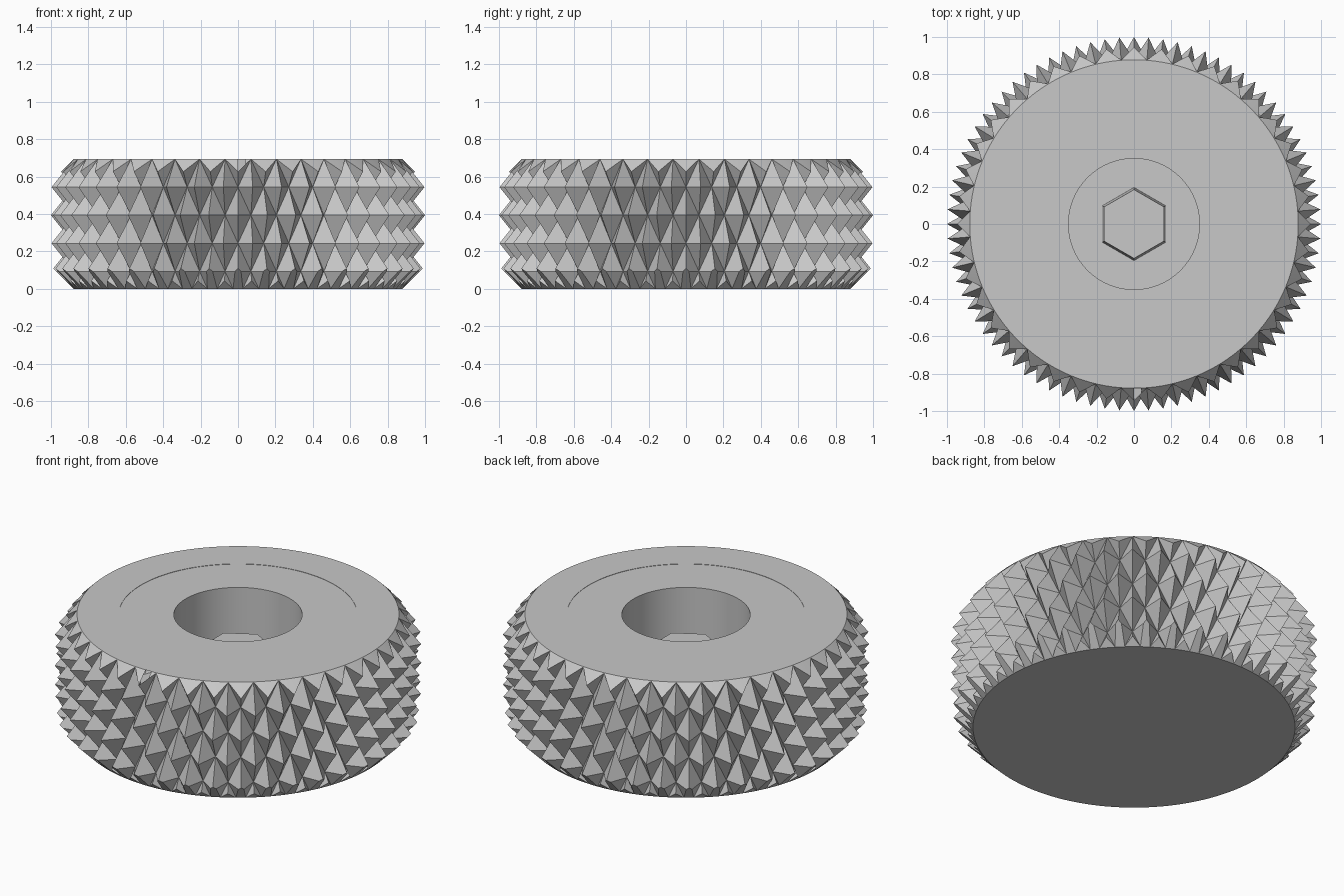
import bpy, bmesh, math
from math import cos, sin, pi

if "Cube" in bpy.data.objects:
    bpy.data.objects.remove(bpy.data.objects["Cube"], do_unlink=True)

TEETH = 40        # pyramids per row
ROW = 0.15        # height between rows
TIP, VALLEY = 1.0, 0.88
TOP = 0.695

grey = bpy.data.materials.new("Plain Grey")
grey.use_nodes = True
grey.diffuse_color = (0.58, 0.58, 0.58, 1)
grey.node_tree.nodes["Principled BSDF"].inputs["Base Color"].default_value = grey.diffuse_color


def make_object(name, bm):
    bmesh.ops.recalc_face_normals(bm, faces=bm.faces)
    mesh = bpy.data.meshes.new(name)
    bm.to_mesh(mesh)
    bm.free()
    mesh.materials.append(grey)
    obj = bpy.data.objects.new(name, mesh)
    bpy.context.collection.objects.link(obj)
    return obj


def activate(obj):
    bpy.ops.object.select_all(action='DESELECT')
    obj.select_set(True)
    bpy.context.view_layer.objects.active = obj


def ring(bm, z, radius_at, count):
    """Ring of vertices that starts on the front."""
    verts = []
    for k in range(count):
        a = 2 * pi * k / count - pi / 2
        r = radius_at(k)
        verts.append(bm.verts.new((r * cos(a), r * sin(a), z)))
    return verts


# Diamond knurl: a grid of alternating tips and valleys
def knurled_blank():
    bm = bmesh.new()
    n = 2 * TEETH
    rows = []
    for j in range(-1, 6):
        rows.append(ring(bm, 0.094 + ROW * j,
                         lambda k: TIP if (k + j) % 2 == 0 else VALLEY, n))
    for i in range(len(rows) - 1):
        low, high = rows[i], rows[i + 1]
        for k in range(n):
            m = (k + 1) % n
            a, b, c, d = low[k], low[m], high[m], high[k]
            # fold each cell from valley to valley
            if (k + i - 1) % 2 == 0:
                bm.faces.new((a, b, d))
                bm.faces.new((b, c, d))
            else:
                bm.faces.new((a, b, c))
                bm.faces.new((a, c, d))
    bm.faces.new(rows[0])
    bm.faces.new(rows[-1])
    return make_object("knurled_knob", bm)


# Turned envelope: chamfers, faintly stepped top face and blind bore
def turned_envelope():
    profile = [(0.35, 0.3), (0.35, TOP - 0.002), (0.65, TOP - 0.002), (0.65, TOP),
               (0.878, TOP), (1.05, TOP - 0.172), (1.05, 0.172), (0.878, 0)]
    bm = bmesh.new()
    count = 144
    rings = [ring(bm, z, lambda k: r, count) for r, z in profile]
    for low, high in zip(rings, rings[1:]):
        for k in range(count):
            m = (k + 1) % count
            bm.faces.new((low[k], low[m], high[m], high[k]))
    bm.faces.new(rings[0])
    bm.faces.new(rings[-1])
    return make_object("envelope_cutter", bm)


knob = knurled_blank()
cutter = turned_envelope()
cutter.hide_render = True
trim = knob.modifiers.new("trim", 'BOOLEAN')
trim.operation = 'INTERSECT'
trim.solver = 'EXACT'
trim.object = cutter
activate(knob)
bpy.ops.object.modifier_apply(modifier=trim.name)
bpy.data.objects.remove(cutter, do_unlink=True)
activate(knob)
bpy.ops.object.shade_smooth_by_angle(angle=math.radians(8))

# Slightly tapered hexagonal post inside the bore
bm = bmesh.new()
foot = ring(bm, 0.29, lambda k: 0.196, 6)
head = ring(bm, 0.505, lambda k: 0.184, 6)
for k in range(6):
    m = (k + 1) % 6
    bm.faces.new((foot[k], foot[m], head[m], head[k]))
bm.faces.new(foot)
bm.faces.new(head)
make_object("hex_post", bm)
